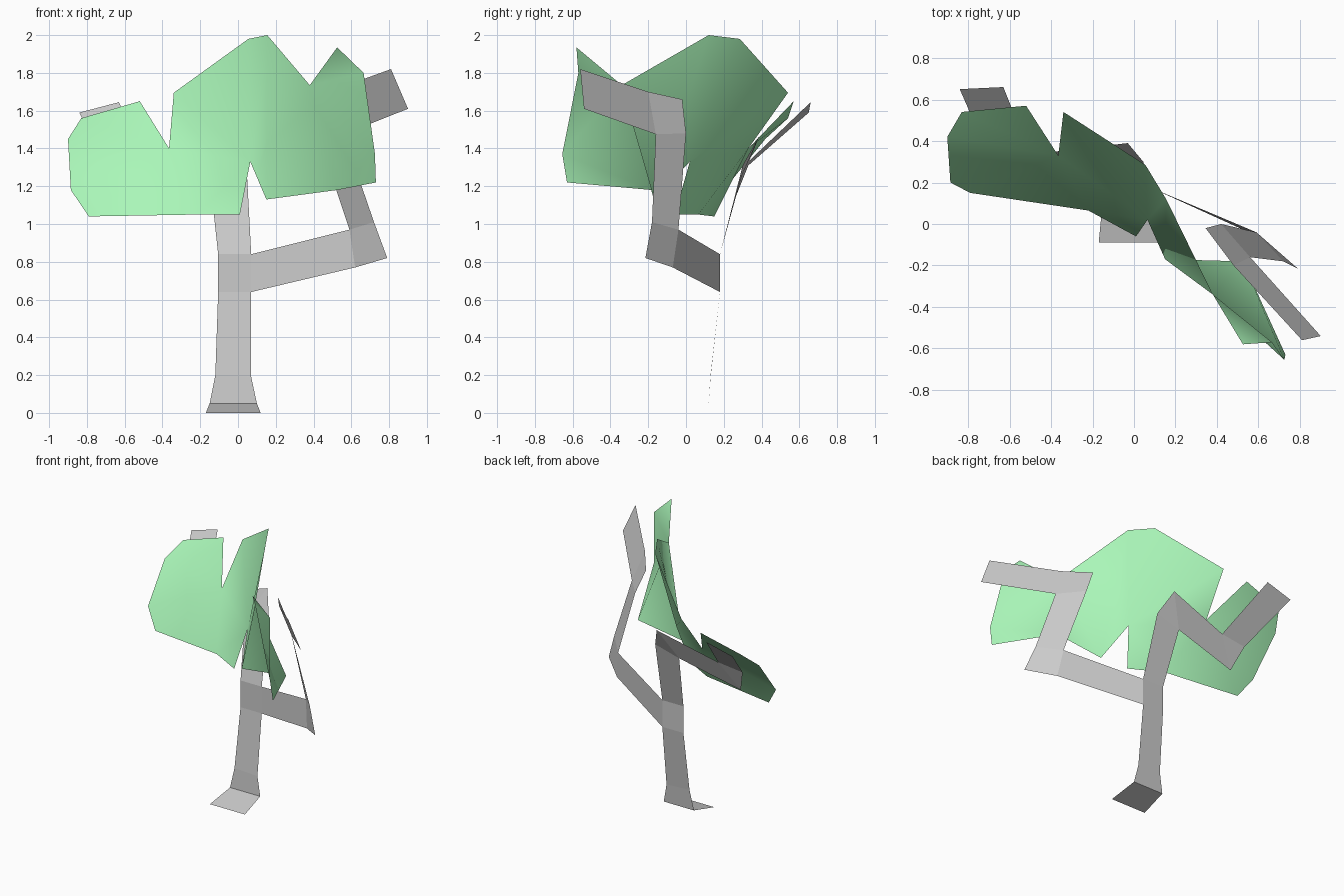
import bpy, bmesh

if "Cube" in bpy.data.objects:
    bpy.data.objects.remove(bpy.data.objects["Cube"])


def finish(name, bm, smooth=False, material=None):
    """Weld the sheet, face it to the front and make an object of it."""
    bmesh.ops.remove_doubles(bm, verts=bm.verts, dist=0.001)
    bmesh.ops.recalc_face_normals(bm, faces=bm.faces)
    if sum(f.normal.y * f.calc_area() for f in bm.faces) > 0:
        bmesh.ops.reverse_faces(bm, faces=bm.faces)
    for f in bm.faces:
        f.smooth = smooth
    mesh = bpy.data.meshes.new(name)
    bm.to_mesh(mesh)
    bm.free()
    if material:
        mesh.materials.append(material)
    obj = bpy.data.objects.new(name, mesh)
    bpy.context.collection.objects.link(obj)
    return obj


def ribbon(name, *strips):
    """Bent flat strips, each given as pairs of opposite edge points."""
    bm = bmesh.new()
    for strip in strips:
        for (a, b), (c, d) in zip(strip, strip[1:]):
            corners = list(dict.fromkeys((a, b, d, c)))
            bm.faces.new([bm.verts.new(p) for p in corners])
    return finish(name, bm)


# Trunk with a spread foot
fork_low, fork_high = (0.07, 0.18, 0.64), (0.07, 0.18, 0.84)
crown_l, crown_r = (-0.15, 0.295, 1.255), (0.045, 0.30, 1.31)
ribbon("trunk", [
    ((-0.17, -0.09, 0), (0.12, -0.09, 0)),
    ((-0.15, 0.12, 0.05), (0.10, 0.12, 0.05)),
    ((-0.12, 0.13, 0.20), (0.07, 0.13, 0.19)),
    ((-0.105, 0.18, 0.64), fork_low),
    ((-0.105, 0.18, 0.84), fork_high),
    (crown_l, crown_r)])

# Left branch, zigzagging out from the trunk top
elbow = (-0.50, 0.335, 1.335)
ribbon("left_branch", [
    (crown_l, crown_r),
    (crown_l, (-0.03, 0.39, 1.47)),
    ((-0.636, 0.26, 1.135), elbow),
    ((-0.70, 0.33, 1.31), elbow),
    ((-0.84, 0.65, 1.59), (-0.63, 0.66, 1.645))])

# Right branch, turning a corner twice
c, d, e, f = (0.59, -0.04, 0.97), (0.62, -0.07, 0.77), (0.79, -0.215, 0.82), (0.72, -0.18, 1.01)
g, h = (0.42, 0.0, 1.48), (0.56, -0.16, 1.475)
i, j = (0.345, -0.02, 1.66), (0.48, -0.20, 1.70)
ribbon("right_branch",
       [(fork_high, fork_low), (c, d), (f, e)],
       [(c, f), (g, h), (i, j)],
       [(h, j), ((0.90, -0.54, 1.61), (0.81, -0.56, 1.82))])

# Foliage sheet: outline clockwise from the peak, folded into facets
outline = [
    (0.055, 0.285, 1.98), (0.155, 0.12, 2.0), (0.38, -0.34, 1.735),
    (0.525, -0.58, 1.935), (0.665, -0.57, 1.80), (0.725, -0.655, 1.37),
    (0.73, -0.63, 1.22), (0.525, -0.18, 1.18), (0.15, -0.17, 1.13),
    (0.065, 0.02, 1.33), (0.01, -0.06, 1.05), (-0.22, 0.065, 1.05),
    (-0.79, 0.15, 1.04), (-0.885, 0.20, 1.18), (-0.90, 0.42, 1.45),
    (-0.83, 0.54, 1.56), (-0.52, 0.57, 1.65), (-0.365, 0.33, 1.40),
    (-0.34, 0.54, 1.695)]
facets = [(2, 3, 4), (2, 4, 5), (2, 5, 7), (5, 6, 7), (2, 7, 8), (1, 2, 8),
          (1, 8, 9), (0, 1, 9), (0, 9, 18), (9, 17, 18), (9, 11, 17),
          (9, 10, 11), (11, 12, 17), (12, 13, 17), (13, 14, 17),
          (14, 15, 17), (15, 16, 17)]
leaf = bpy.data.materials.new("leaf_green")
leaf.diffuse_color = (0.40, 0.92, 0.48, 1)
leaf.use_nodes = True
leaf.node_tree.nodes["Principled BSDF"].inputs["Base Color"].default_value = leaf.diffuse_color
bm = bmesh.new()
verts = [bm.verts.new(p) for p in outline]
for facet in facets:
    bm.faces.new([verts[k] for k in facet])
finish("foliage", bm, smooth=True, material=leaf)
